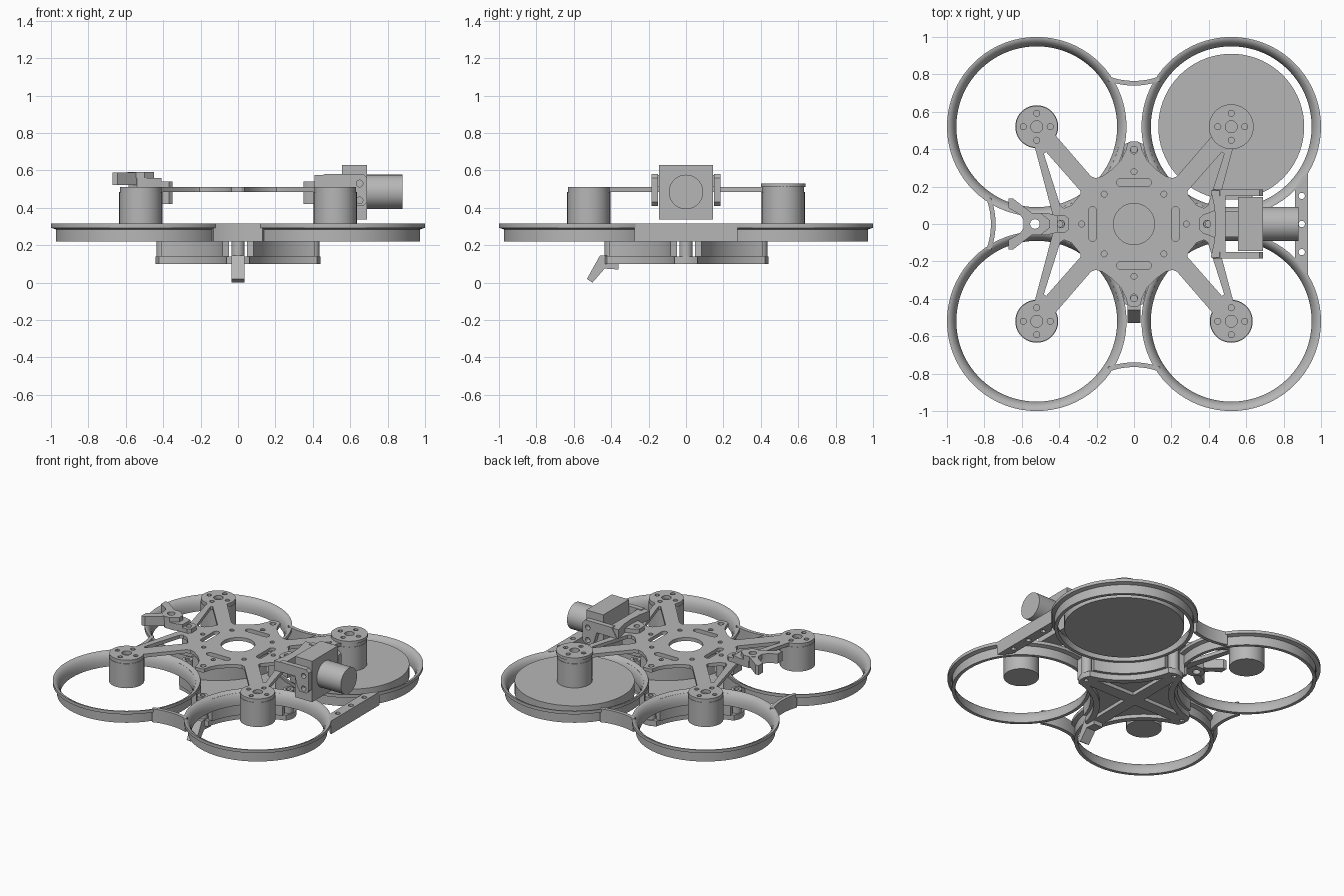
import bpy, bmesh, math
from mathutils import Matrix, Vector

if "Cube" in bpy.data.objects:
    bpy.data.objects.remove(bpy.data.objects["Cube"])

grey = bpy.data.materials.new("mid_grey")
grey.diffuse_color = (0.47, 0.47, 0.47, 1)
grey.use_nodes = True
grey.node_tree.nodes["Principled BSDF"].inputs["Base Color"].default_value = grey.diffuse_color
C = 0.52                                   # motor centre offset on both axes
CORNERS = [(sx * C, sy * C) for sx in (-1, 1) for sy in (-1, 1)]


def finish(name, bm):
    bmesh.ops.remove_doubles(bm, verts=bm.verts, dist=1e-5)
    bmesh.ops.recalc_face_normals(bm, faces=bm.faces)
    me = bpy.data.meshes.new(name)
    bm.to_mesh(me)
    bm.free()
    me.materials.append(grey)
    me.shade_smooth()
    me.set_sharp_from_angle(angle=math.radians(30))
    ob = bpy.data.objects.new(name, me)
    bpy.context.collection.objects.link(ob)
    return ob


def prism(name, loops, a, b, axis='z'):
    """Fill an outline with holes and extrude it from a to b along the axis."""
    cu = bpy.data.curves.new(name, 'CURVE')
    cu.dimensions, cu.fill_mode, cu.extrude = '2D', 'BOTH', (b - a) / 2
    for loop in loops:
        sp = cu.splines.new('POLY')
        sp.points.add(len(loop) - 1)
        for p, (u, v) in zip(sp.points, loop):
            p.co = (u, v, 0, 1)
        sp.use_cyclic_u = True
    tmp = bpy.data.objects.new("tmp", cu)
    bpy.context.collection.objects.link(tmp)
    bpy.context.view_layer.update()
    me = bpy.data.meshes.new_from_object(tmp.evaluated_get(bpy.context.evaluated_depsgraph_get()))
    bm = bmesh.new()
    bm.from_mesh(me)
    bpy.data.objects.remove(tmp)
    bpy.data.curves.remove(cu)
    bpy.data.meshes.remove(me)
    mid = (a + b) / 2
    for v in bm.verts:
        u, w, h = v.co
        h += mid if axis != 'y' else -mid
        v.co = {'z': (u, w, h), 'y': (u, -h, w), 'x': (h, u, w)}[axis]
    return finish(name, bm)


def arc(cx, cy, r, a0, a1, n=16):
    return [(cx + r * math.cos(math.radians(a0 + (a1 - a0) * i / n)),
             cy + r * math.sin(math.radians(a0 + (a1 - a0) * i / n))) for i in range(n + 1)]


def circle(cx, cy, r, n=20):
    return arc(cx, cy, r, 0, 360, n)[:-1]


def box(x0, x1, y0, y1):
    return [(x0, y0), (x1, y0), (x1, y1), (x0, y1)]


def sym4(q):
    """Outline from one quadrant, running from the +y tip to the +x tip."""
    return (q + [(x, -y) for x, y in reversed(q)] + [(-x, -y) for x, y in q]
            + [(-x, y) for x, y in reversed(q)])


def copies4(loop):
    return [[(sx * x, sy * y) for x, y in loop] for sx in (-1, 1) for sy in (-1, 1)]


def turned(loop, k):
    for _ in range(k):
        loop = [(-y, x) for x, y in loop]
    return loop


def lathe(name, profile, cx, cy, n=72):
    bm = bmesh.new()
    rings = [[bm.verts.new((cx + r * math.cos(2 * math.pi * i / n),
                            cy + r * math.sin(2 * math.pi * i / n), z)) for r, z in profile]
             for i in range(n)]
    m = len(profile)
    for i in range(n):
        p, q = rings[i], rings[(i + 1) % n]
        for j in range(m):
            bm.faces.new((p[j], q[j], q[(j + 1) % m], p[(j + 1) % m]))
    return finish(name, bm)


def pad_holes(cx, cy):
    return [circle(cx, cy, 0.032)] + [circle(cx + dx, cy + dy, 0.016, 12)
                                      for dx, dy in ((.072, 0), (-.072, 0), (0, .072), (0, -.072))]


# Four ducts with flared lips, and the motors hanging over them
duct = [(.43, .22), (.453, .22), (.453, .285), (.48, .293), (.48, .315), (.472, .315),
        (.458, .308), (.446, .295), (.437, .277), (.43, .25)]
for i, (x, y) in enumerate(CORNERS):
    lathe(f"duct_{i}", duct, x, y)
    prism(f"motor_{i}", [circle(x, y, 0.115, 40)], 0.31, 0.485)

# Propeller disc and motor cap on one corner
prism("propeller_disc", [circle(C, C, 0.39, 72)], 0.225, 0.312)
prism("propeller_cap", [circle(C, C, 0.12, 40)] + pad_holes(C, C), 0.51, 0.53)

# Curved bridges between ducts (back, left, front) and the straight holed one on the right
bridge = arc(0, 1.15, 0.385, 250, 290) + arc(0, 1.15, 0.41, 290, 250)
for k, side in ((0, "back"), (1, "left"), (2, "front")):
    prism(f"bridge_{side}", [turned(bridge, k)], 0.22, 0.315)
prism("bridge_right", [[(.86, -.19), (.90, -.25), (.93, -.275), (.93, .275), (.90, .25), (.86, .19)]]
      + [circle(.897, y, .017, 12) for y in (-.15, 0, .15)], 0.22, 0.315)

# Top plate: star with tips, forked arms and motor pads
quad = ([(.02, .44), (.035, .43), (.045, .39), (.07, .34), (.12, .29), (.17, .255), (.205, .245), (.23, .255)]
        + arc(C, C, 0.112, 205, -85, 32) + [(.44, .07), (.435, .04), (.42, .02)])
holes = [circle(0, 0, 0.11, 40)]
fork = [(.47, .385), (.482, .375), (.395, .10), (.375, .085), (.335, .10), (.285, .16), (.285, .175)]
holes += copies4(fork) + [circle(sx * .16, sy * .16, .016, 12) for sx in (-1, 1) for sy in (-1, 1)]
slot = arc(.07, .222, .022, -90, 90, 8) + arc(-.07, .222, .022, 90, 270, 8)
for k in range(4):
    holes += [turned(slot, k), turned(circle(0, .395, .02, 14), k), turned(circle(0, .28, .016, 12), k)]
for x, y in CORNERS:
    holes += pad_holes(x, y)
prism("top_plate", [sym4(quad)] + holes, 0.485, 0.51)

# Lower bay: walls hugging the ducts, floor, cross-braced bottom plate, corner posts
rim = [(.02, .44)] + arc(C, C, 0.47, 192, 258) + [(.44, .02)]
prism("bay_floor", [sym4(rim)], 0.125, 0.14)
for i, w in enumerate(copies4(arc(C, C, 0.45, 194, 256) + arc(C, C, 0.485, 256, 194))):
    prism(f"bay_wall_{i}", [w], 0.14, 0.30)
cut = arc(C, C, 0.51, 200, 250) + [(.045, .045)]
prism("bottom_plate", [sym4(rim)] + copies4(cut)
      + [turned(circle(0, .405, .016, 12), k) for k in range(4)], 0.10, 0.125)
for k in range(4):
    (x, y), = turned([(0, .40)], k)
    prism(f"corner_post_{k}", [circle(x, y, .036), circle(x, y, .018, 12)], 0.125, 0.30)

# Camera with lens
prism("camera_body", [box(-.145, .145, .337, .63)], 0.555, 0.69, 'x')
prism("camera_lens", [circle(0, .485, .092, 40)], 0.69, 0.88, 'x')

# Camera bracket: side cheeks, curved back, clip onto the top plate
cheek = [(.42, .51), (.46, .58), (.67, .58), (.69, .56), (.69, .43), (.67, .41), (.62, .41),
         (.60, .44), (.58, .51)]
for name, a, b in (("left", -.185, -.15), ("right", .15, .185)):
    prism(f"camera_cheek_{name}", [cheek, circle(.65, .53, .018, 14), circle(.65, .44, .018, 14)], a, b, 'y')
prism("camera_bracket_back", [[(.41, -.18), (.49, -.18), (.49, .18), (.41, .18),
                               (.43, .09), (.437, 0), (.43, -.09)]], 0.51, 0.575)
prism("camera_bracket_spine", [box(.48, .56, -.07, .07)], 0.44, 0.52)
for name, a, b in (("upper", .51, .54), ("lower", .42, .485)):
    prism(f"camera_clip_{name}", [[(.35, -.03), (.37, -.05), (.45, -.08), (.45, .08), (.37, .05), (.35, .03)],
                                  circle(.39, 0, .02, 14)], a, b)

# Rear antenna holder: clip, body with socket, two spread lugs
for name, a, b in (("upper", .51, .54), ("lower", .42, .485)):
    prism(f"antenna_clip_{name}", [[(-.35, -.03), (-.37, -.047), (-.41, -.047), (-.41, .047),
                                    (-.37, .047), (-.35, .03)], circle(-.39, 0, .02, 14)], a, b)
prism("antenna_body", [[(-.41, -.045), (-.47, -.06), (-.54, -.06), (-.585, -.02), (-.585, .02),
                        (-.54, .06), (-.47, .06), (-.41, .045)], circle(-.53, 0, .026, 16)], 0.51, 0.56)
prism("antenna_socket", [[(-.45, -.02), (-.50, -.06), (-.55, -.06), (-.59, -.02), (-.59, .02),
                          (-.55, .06), (-.50, .06), (-.45, .02)], circle(-.53, 0, .026, 16)], 0.56, 0.592)
lug = [(-.54, .055), (-.585, .015), (-.61, .05), (-.67, .085), (-.67, .135), (-.645, .135), (-.60, .10)]
for i, s in enumerate((-1, 1)):
    prism(f"antenna_lug_{i}", [[(x, s * y) for x, y in lug]], 0.522, 0.59)

# Angled antenna foot under the front tip
prism("antenna_foot", [[(-.53, .02), (-.50, 0), (-.435, .075), (-.36, .07), (-.36, .11),
                        (-.40, .115), (-.41, .145), (-.46, .145)]], -0.036, 0.036, 'x')
